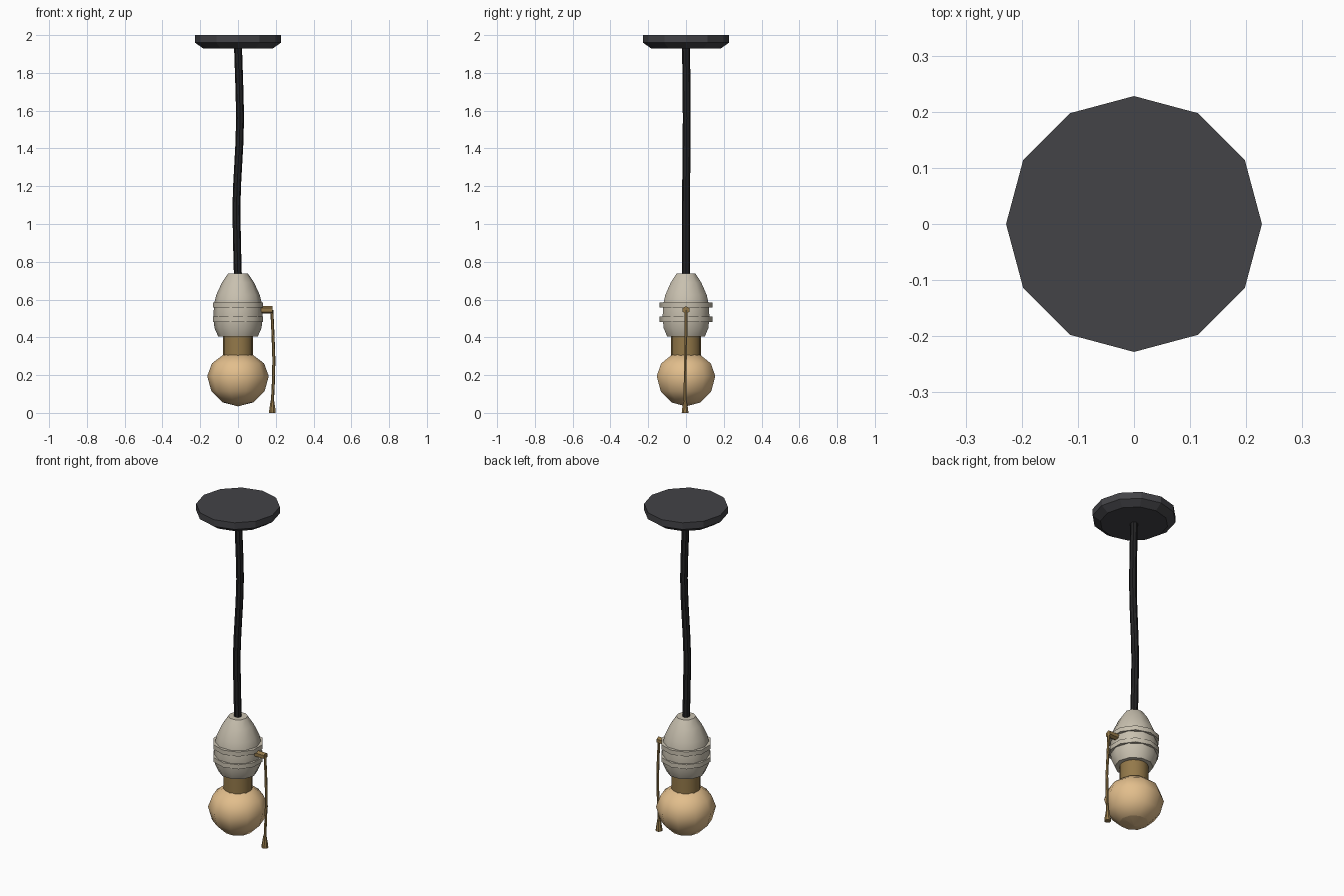
import bpy, bmesh, math
from mathutils import Vector

if "Cube" in bpy.data.objects:
    bpy.data.objects.remove(bpy.data.objects["Cube"])


def srgb(hexcode):
    vals = [int(hexcode[i:i + 2], 16) / 255 for i in (0, 2, 4)]
    return [((v + 0.055) / 1.055) ** 2.4 if v > 0.04045 else v / 12.92 for v in vals] + [1]


def material(name, hexcode):
    m = bpy.data.materials.new(name)
    m.diffuse_color = srgb(hexcode)
    m.use_nodes = True
    m.node_tree.nodes["Principled BSDF"].inputs["Base Color"].default_value = m.diffuse_color
    return m


charcoal = material("charcoal", "434347")
black = material("black_rubber", "222224")
cream = material("cream_ceramic", "C8C0AF")
brass = material("brass", "94794A")
amber = material("amber_glass", "E2BE8C")


def finish(name, bm, mat, smooth):
    bmesh.ops.remove_doubles(bm, verts=bm.verts, dist=1e-5)
    bmesh.ops.recalc_face_normals(bm, faces=bm.faces)
    me = bpy.data.meshes.new(name)
    bm.to_mesh(me)
    bm.free()
    me.materials.append(mat)
    ob = bpy.data.objects.new(name, me)
    bpy.context.collection.objects.link(ob)
    if smooth:
        bpy.ops.object.select_all(action='DESELECT')
        ob.select_set(True)
        bpy.context.view_layer.objects.active = ob
        bpy.ops.object.shade_smooth_by_angle(angle=math.radians(smooth))
    return ob


def sweep(name, stations, n, mat, smooth=0, phase=0.0, axis='Z'):
    """Stack n-sided rings; each station is (centre, radius). Ends are capped."""
    bm = bmesh.new()
    rings = []
    for c, r in stations:
        ring = []
        for i in range(n):
            a = math.tau * i / n + math.radians(phase)
            u, v = r * math.cos(a), r * math.sin(a)
            off = Vector((u, v, 0)) if axis == 'Z' else Vector((0, u, v))
            ring.append(bm.verts.new(Vector(c) + off))
        rings.append(ring)
    for a, b in zip(rings, rings[1:]):
        for i in range(n):
            j = (i + 1) % n
            bm.faces.new((a[i], a[j], b[j], b[i]))
    bm.faces.new(rings[0])
    bm.faces.new(rings[-1])
    return finish(name, bm, mat, smooth)


def lathe(name, profile, n, mat, smooth=0, phase=0.0, x=0.0, y=0.0):
    return sweep(name, [((x, y, z), r) for r, z in profile], n, mat, smooth, phase)


# ceiling plate
lathe("ceiling_plate", [(0.185, 1.93), (0.228, 1.96), (0.228, 2.0)], 12, charcoal)

# slightly wavy cord
cord = [(0, 0, 0.70), (-0.004, 0, 0.85), (-0.009, 0, 1.08), (-0.004, 0.001, 1.22),
        (0.007, 0.003, 1.42), (0.011, 0.004, 1.56), (0.008, 0.003, 1.7), (0, 0, 1.94)]
sweep("cord", [(p, 0.021) for p in cord], 8, black, 40)

# socket shell and its two raised bands
lathe("socket_shell", [(0.105, 0.405), (0.125, 0.45), (0.13, 0.51), (0.127, 0.575),
                       (0.115, 0.625), (0.085, 0.69), (0.053, 0.737)], 10, cream, 40)
for label, z in (("lower", 0.482), ("upper", 0.558)):
    lathe("socket_band_" + label, [(0.14, z), (0.14, z + 0.027)], 10, cream, 40, 18)

# bulb neck and bulb
lathe("bulb_neck", [(0.079, 0.29), (0.079, 0.42)], 16, brass, 40)
lathe("bulb", [(0.0, 0.035), (0.08, 0.055), (0.141, 0.115), (0.163, 0.195),
               (0.138, 0.262), (0.078, 0.308)][1:], 10, amber, 50)
lathe("bulb_tip", [(0.001, 0.035), (0.08, 0.055)], 10, amber, 50)

# switch stem, pull chain and pull weight
sweep("switch_stem", [((0.11, 0, 0.545), 0.02), ((0.183, 0, 0.545), 0.02)], 6, brass, 0, 30, 'X')
chain = [(0.179, 0, 0.545), (0.185, 0, 0.42), (0.190, -0.003, 0.28),
         (0.187, -0.005, 0.16), (0.182, -0.005, 0.055)]
sweep("pull_chain", [(p, 0.008) for p in chain], 6, brass, 40)
lathe("pull_weight", [(0.019, 0.0), (0.018, 0.015), (0.010, 0.065)], 8, brass, 0, 22.5, 0.182, -0.005)
